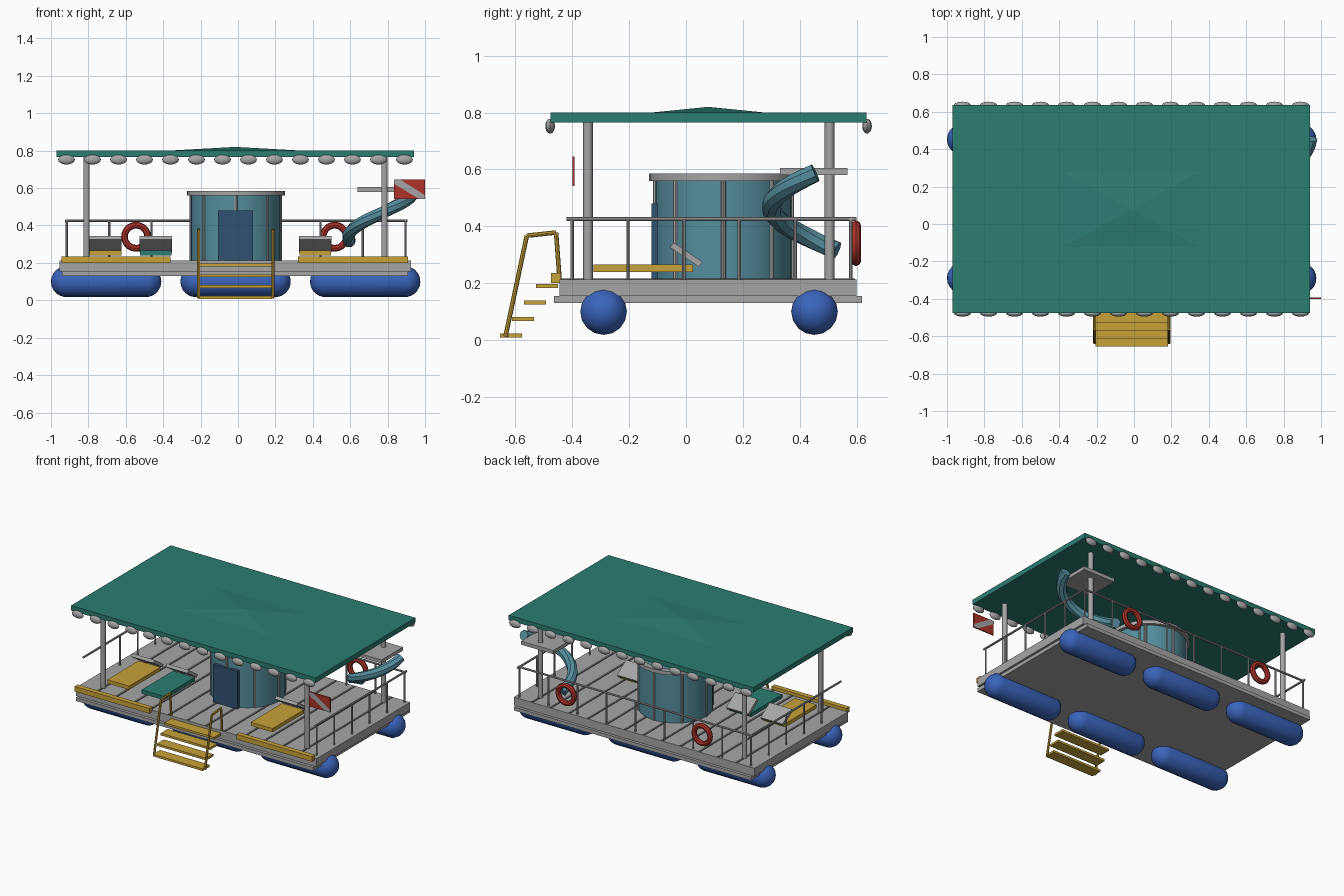
import bpy, bmesh, math
from mathutils import Vector, Matrix

if "Cube" in bpy.data.objects:
    bpy.data.objects.remove(bpy.data.objects["Cube"])


def mat(name, r, g, b):
    m = bpy.data.materials.new(name)
    m.diffuse_color = (r, g, b, 1)
    m.use_nodes = True
    m.node_tree.nodes["Principled BSDF"].inputs["Base Color"].default_value = m.diffuse_color
    return m


GREY = mat("grey", .38, .38, .38)
DARK = mat("dark grey", .11, .11, .11)
GREEN = mat("canopy green", .024, .205, .165)
TEAL = mat("teal", .09, .27, .34)
BLUE = mat("float blue", .042, .127, .50)
YELLOW = mat("yellow", .58, .36, .04)
RED = mat("red", .42, .032, .022)
NAVY = mat("navy", .03, .085, .16)


def finish(name, bm, material, smooth=False):
    bmesh.ops.recalc_face_normals(bm, faces=bm.faces)
    me = bpy.data.meshes.new(name)
    bm.to_mesh(me)
    bm.free()
    me.materials.append(material)
    ob = bpy.data.objects.new(name, me)
    bpy.context.collection.objects.link(ob)
    if smooth:
        bpy.ops.object.select_all(action='DESELECT')
        ob.select_set(True)
        bpy.context.view_layer.objects.active = ob
        bpy.ops.object.shade_smooth_by_angle(angle=math.radians(40))
    return ob


def box(name, material, x, y, z):
    """Box from (min, max) pairs."""
    bm = bmesh.new()
    size = [b - a for a, b in (x, y, z)]
    mid = [(a + b) / 2 for a, b in (x, y, z)]
    bmesh.ops.create_cube(bm, size=1, matrix=Matrix.Translation(mid) @ Matrix.Diagonal((*size, 1)))
    return finish(name, bm, material)


def rod(name, material, a, b, r, sides=8):
    a, b = Vector(a), Vector(b)
    d = b - a
    bm = bmesh.new()
    m = Matrix.Translation((a + b) / 2) @ d.to_track_quat('Z', 'Y').to_matrix().to_4x4()
    bmesh.ops.create_cone(bm, cap_ends=True, segments=sides, radius1=r, radius2=r, depth=d.length, matrix=m)
    return finish(name, bm, material, True)


def lathe(name, material, profile, centre, steps, axis='Z', closed=True, smooth=True):
    """Spin a closed (radius, height) profile."""
    bm = bmesh.new()
    rings = []
    for i in range(steps):
        t = 2 * math.pi * i / steps
        ring = []
        for r, h in profile:
            p = (r * math.cos(t), r * math.sin(t), h) if axis == 'Z' else (r * math.cos(t), h, r * math.sin(t))
            ring.append(bm.verts.new(Vector(p) + Vector(centre)))
        rings.append(ring)
    n = len(profile)
    for i in range(steps):
        a, b = rings[i], rings[(i + 1) % steps]
        for j in range(n):
            k = (j + 1) % n
            bm.faces.new((a[j], a[k], b[k], b[j]))
    return finish(name, bm, material, smooth)


# Floats: capsules made from split spheres
for y in (-.29, .452):
    for x in (-.705, -.013, .68):
        bm = bmesh.new()
        bmesh.ops.create_uvsphere(bm, u_segments=16, v_segments=11, radius=.083)
        for v in bm.verts:
            v.co.z += math.copysign(.212, v.co.z)
        bmesh.ops.transform(bm, verts=bm.verts, matrix=Matrix.Translation((x, y, .1)) @ Matrix.Rotation(math.pi / 2, 4, 'Y'))
        finish("float", bm, BLUE, True)

# Deck, base lip and plank gaps
box("deck_base", GREY, (-.94, .91), (-.465, .62), (.13, .155))
box("deck", GREY, (-.955, .925), (-.445, .60), (.155, .213))
for i in range(12):
    x = -.013 + (i - 5.5) * .145
    box("plank_gap", DARK, (x - .008, x + .008), (-.44, .595), (.21, .216))
for x in ((-.945, -.36), (.32, .91)):
    box("front_bumper", YELLOW, x, (-.475, -.44), (.2, .235))

# Canopy with a shallow peak and scalloped edges
CX, CY = -.015, .078
box("canopy", GREEN, (-.97, .94), (-.477, .635), (.765, .80))
bm = bmesh.new()
base = [bm.verts.new((CX + sx * .38, CY + sy * .21, .799)) for sx, sy in ((-1, -1), (1, -1), (1, 1), (-1, 1))]
apex = bm.verts.new((CX, CY, .82))
for i in range(4):
    bm.faces.new((base[i], base[(i + 1) % 4], apex))
bm.faces.new(base[::-1])
finish("canopy_peak", bm, GREEN)
for y in (-.478, .637):
    for i in range(14):
        bm = bmesh.new()
        bmesh.ops.create_uvsphere(bm, u_segments=12, v_segments=8, radius=1,
            matrix=Matrix.Translation((-.917 + .139 * i, y, .752)) @ Matrix.Diagonal((.045, .017, .026, 1)))
        finish("scallop", bm, GREY, True)
for x in (-.81, .783):
    for y in (-.345, .505):
        rod("canopy_post", GREY, (x, y, .21), (x, y, .77), .017, 12)

# Railings
for x, first in ((-.915, 1), (.895, 0)):
    rod("side_rail", GREY, (x, -.42, .426), (x, .6, .426), .007)
    for i in range(first, 6):
        y = -.4 + .196 * i
        rod("side_rail_post", GREY, (x, y, .21), (x, y, .426), .006)
rod("back_rail", GREY, (-.925, .58, .426), (.905, .58, .426), .007)
for i in range(1, 8):
    x = -.915 + .226 * i
    rod("back_rail_post", GREY, (x, .58, .21), (x, .58, .426), .006)

# Central tank with rim, ribs and door
TX, TY = -.012, .132
lathe("tank", TEAL, [(.24, .213), (.24, .57), (.222, .57), (.222, .213)], (TX, TY, 0), 32)
bm = bmesh.new()
bmesh.ops.create_circle(bm, cap_ends=True, segments=32, radius=.23, matrix=Matrix.Translation((TX, TY, .545)))
finish("tank_top", bm, TEAL)
lathe("tank_rim", GREY, [(.262, .56), (.262, .585), (.222, .585), (.222, .56)], (TX, TY, 0), 32)
for i in range(8):
    t = math.pi * i / 4
    x, y = TX + .24 * math.cos(t), TY + .24 * math.sin(t)
    rod("tank_rib", GREY, (x, y, .21), (x, y, .565), .008)
box("tank_door", NAVY, (-.108, .08), (-.122, -.1), (.213, .48))

# Loungers with tilted headrests
for x, m in ((-.708, YELLOW), (-.44, GREEN), (.413, YELLOW)):
    box("lounger", m, (x - .085, x + .085), (-.325, .025), (.24, .266))
    bm = bmesh.new()
    bmesh.ops.create_cube(bm, size=1, matrix=Matrix.Translation((x, .001, .3))
        @ Matrix.Rotation(math.radians(-34), 4, 'X') @ Matrix.Diagonal((.172, .122, .022, 1)))
    finish("lounger_headrest", bm, GREY)

# Life rings on the back rail
tube = [(.062 + .018 * math.cos(math.pi * k / 4), .018 * math.sin(math.pi * k / 4)) for k in range(8)]
for x in (-.545, .517):
    lathe("life_ring", RED, tube, (x, .598, .34), 20, 'Y')

# Slide platform and spiral slide
box("slide_platform", GREY, (.64, .89), (.33, .568), (.58, .605))
bm = bmesh.new()
N, S = 16, 8
prev = None
for i in range(N + 1):
    f = i / N
    t = math.radians(-8 - 188 * f)
    out = Vector((math.cos(t), math.sin(t), 0))
    c = Vector((.77, .48, .588 - .275 * f)) + out * .18
    along = Vector((math.sin(t), -math.cos(t), -.45)).normalized()
    up = along.cross(out)
    ring = []
    for k in range(S):
        a = 2 * math.pi * (k + .5) / S
        ring.append(bm.verts.new(c + out * .034 * math.cos(a) + up * .034 * math.sin(a)))
    if prev:
        for k in range(S):
            bm.faces.new((prev[k], prev[(k + 1) % S], ring[(k + 1) % S], ring[k]))
    if i in (0, N):
        bm.faces.new(ring)
    prev = ring
finish("slide", bm, TEAL, True)

# Flag with a diagonal stripe
box("flag", RED, (.835, 1.0), (-.4, -.392), (.542, .645))
for y in (-.4015, -.3905):
    bm = bmesh.new()
    stripe = [bm.verts.new((x, y, z)) for x, z in ((.835, .645), (.835, .622), (.968, .542), (1.0, .542), (1.0, .562), (.868, .645))]
    bm.faces.new(stripe)
    finish("flag_stripe", bm, GREY)

# Boarding ladder
for x in (-.21, .187):
    path = [(x, -.635, .012), (x, -.56, .367), (x, -.457, .378), (x, -.445, .215)]
    for a, b in zip(path, path[1:]):
        rod("ladder_rail", YELLOW, a, b, .008)
for i in range(4):
    y, z = -.655 + .0425 * i, .008 + .058 * i
    box("ladder_step", YELLOW, (-.205, .182), (y, y + .078), (z, z + .015))
